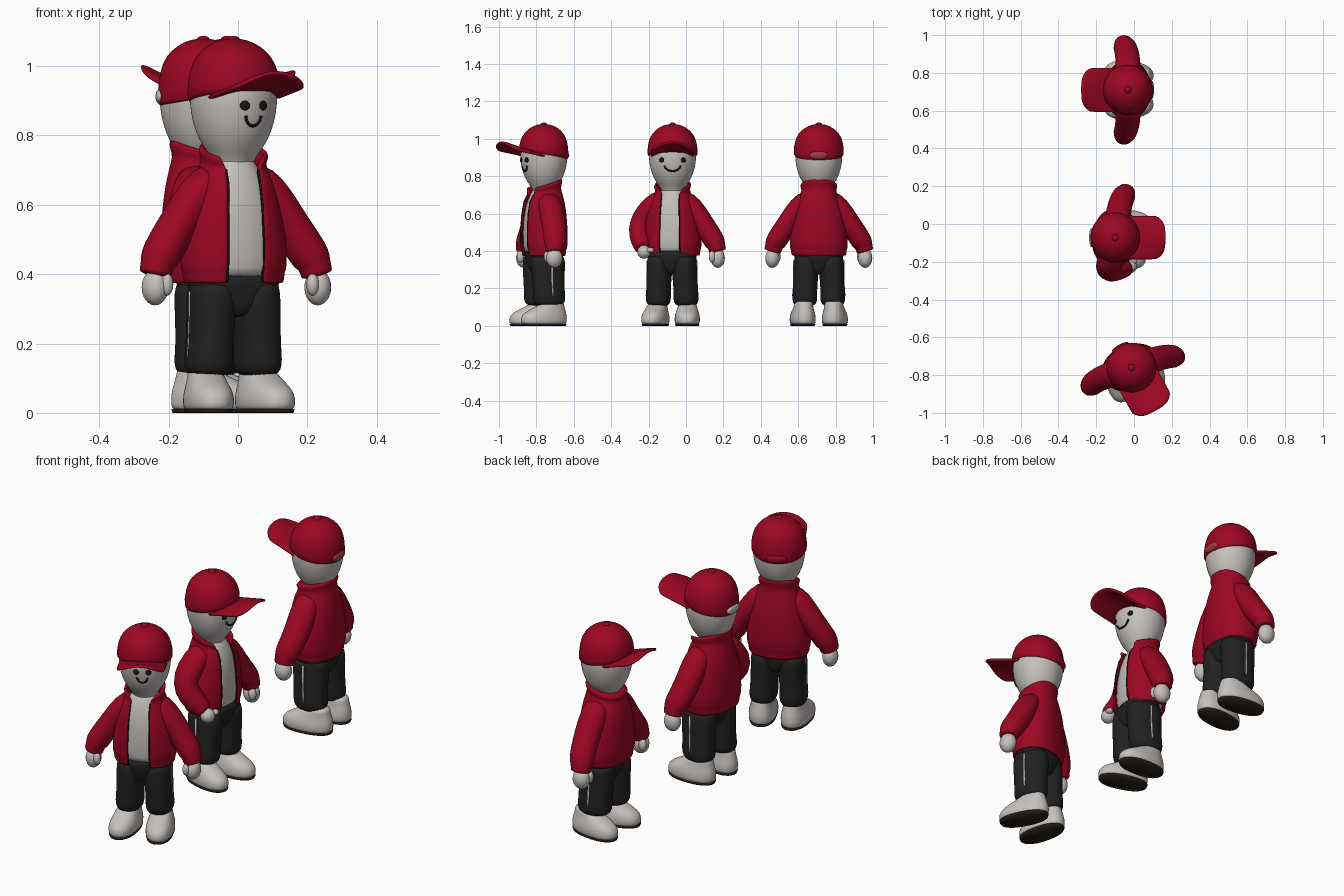
import bpy, bmesh, math
from mathutils import Vector, Matrix

if "Cube" in bpy.data.objects:
    bpy.data.objects.remove(bpy.data.objects["Cube"])


def material(name, r, g, b):
    m = bpy.data.materials.new(name)
    m.diffuse_color = (r, g, b, 1)
    m.use_nodes = True
    m.node_tree.nodes["Principled BSDF"].inputs["Base Color"].default_value = m.diffuse_color
    return m


RED = material("deep red", 0.33, 0.002, 0.015)
PALE = material("pale grey", 0.56, 0.53, 0.51)
DARK = material("charcoal", 0.015, 0.015, 0.016)
SOLE = material("dark brown", 0.02, 0.013, 0.008)
STRAP = material("faded red", 0.34, 0.04, 0.05)
INK = material("black", 0.008, 0.008, 0.008)


def finish(name, bm, mat, M, sub=0, thick=0):
    me = bpy.data.meshes.new(name)
    bm.to_mesh(me)
    bm.free()
    ob = bpy.data.objects.new(name, me)
    bpy.context.collection.objects.link(ob)
    ob.matrix_world = M
    me.materials.append(mat)
    for p in me.polygons:
        p.use_smooth = True
    if thick:
        s = ob.modifiers.new("Thickness", "SOLIDIFY")
        s.thickness, s.offset = thick, -1
    if sub:
        s = ob.modifiers.new("Smooth", "SUBSURF")
        s.levels = s.render_levels = sub
    return ob


def spow(v, e):
    return math.copysign(abs(v) ** e, v)


def loft(name, rings, mat, M, n=24, follow=False, e=1.0, sub=1, thick=0, mirror=1):
    """Rings are (x, y, z, rx, ry, tilt, half_gap); a gap leaves the front open."""
    bm = bmesh.new()
    rings = [tuple(r) + (0,) * (7 - len(r)) for r in rings]
    gap = any(r[6] for r in rings)
    pts = [Vector((r[0] * mirror, r[1], r[2])) for r in rings]
    rows = []
    for i, (_, _, _, rx, ry, k, w) in enumerate(rings):
        u, v = Vector((1, 0, 0)), Vector((0, 1, 0))
        if follow:
            t = (pts[min(i + 1, len(pts) - 1)] - pts[max(i - 1, 0)]).normalized()
            u = t.cross(v).normalized()
            v = u.cross(t).normalized()
        g = math.asin(min(w / rx, 0.95)) if gap else 0
        row = []
        for j in range(n + (1 if gap else 0)):
            a = -math.pi / 2 + g + (2 * math.pi - 2 * g) * j / n
            c, s = spow(math.cos(a), e), spow(math.sin(a), e)
            row.append(bm.verts.new(pts[i] + u * rx * c + v * ry * s + Vector((0, 0, k * s))))
        rows.append(row)
    m = len(rows[0])
    for a, b in zip(rows, rows[1:]):
        for j in range(m - 1 if gap else m):
            q = (j + 1) % m
            bm.faces.new((a[j], a[q], b[q], b[j]))
    if not gap:
        bm.faces.new(rows[0][::-1])
        bm.faces.new(rows[-1])
        bmesh.ops.recalc_face_normals(bm, faces=bm.faces)
    return finish(name, bm, mat, M, sub, thick)


def ball(name, loc, size, mat, M, rot=0):
    bm = bmesh.new()
    bmesh.ops.create_uvsphere(bm, u_segments=20, v_segments=12, radius=1)
    T = Matrix.Translation(loc) @ Matrix.Rotation(rot, 4, "Z") @ Matrix.Diagonal((*size, 1))
    bmesh.ops.transform(bm, matrix=T, verts=bm.verts)
    return finish(name, bm, mat, M)


HEAD = [(.66, .045), (.72, .053), (.75, .075), (.79, .102), (.84, .119),
        (.89, .127), (.94, .127), (1.0, .10), (1.03, .05)]


def head_radius(z):
    for (z0, r0), (z1, r1) in zip(HEAD, HEAD[1:]):
        if z0 <= z <= z1:
            return r0 + (r1 - r0) * (z - z0) / (z1 - z0)


def on_face(x, z):
    return (x, -math.sqrt(head_radius(z) ** 2 - x * x), z)


def brim(M, reach, rise):
    bm = bmesh.new()
    nu, nt, rows = 16, 6, []
    for i in range(nt + 1):
        t = i / nt
        row = []
        for j in range(nu + 1):
            u = -1 + 2 * j / nu
            x = .118 * u
            root = -math.sqrt(.131 ** 2 - x * x) + .012
            tip = -reach + .045 * abs(u) ** 4
            z = .945 + rise * t - .045 * u * u * (.7 + .3 * t)
            row.append(bm.verts.new((x, root + (tip - root) * t, z)))
        rows.append(row)
    for a, b in zip(rows, rows[1:]):
        for j in range(nu):
            bm.faces.new((a[j], b[j], b[j + 1], a[j + 1]))
    finish("cap_brim", bm, RED, M, 1, .015)


def head(M, eye, smile, strap, reach, rise):
    loft("head", [(0, 0, z, r, r) for z, r in HEAD], PALE, M, 32)
    # cap crown, brim, button and back strap
    loft("cap_crown", [(0, 0, .904, .129, .128, -.022), (0, 0, .910, .134, .132, -.022),
                       (0, 0, .957, .135, .132, -.012), (0, 0, 1.010, .122, .12),
                       (0, 0, 1.046, .094, .092), (0, 0, 1.070, .056, .056),
                       (0, 0, 1.079, .02, .02)], RED, M, 32)
    brim(M, reach, rise)
    ball("cap_button", (0, 0, 1.077), (.018, .018, .010), RED, M)
    ball("cap_strap", (0, .125, .912), (.05, .013, .022), strap, M)
    # face
    if eye:
        for s in (-1, 1):
            ball("eye", on_face(s * eye, .886), (.015, .004, .014), INK, M, s * eye / .125)
        pts = [(smile * math.sin(q * .28), .862 - .035 * math.cos(q * .28)) for q in range(-5, 6)]
        loft("smile", [(*on_face(x, z), .0045, .0045) for x, z in pts], INK, M, 8,
             follow=True, sub=0)


# jacket body: z, rx, ry, tilt, opening half width
JACKET = [(.372, .140, .106, 0, .049), (.378, .148, .111, 0, .049), (.405, .148, .111, 0, .049),
          (.42, .158, .120, 0, .049), (.50, .153, .122, 0, .049), (.60, .138, .117, 0, .047),
          (.67, .117, .106, .005, .045), (.715, .094, .09, .015, .046),
          (.728, .092, .09, .02, .052), (.75, .102, .100, .026, .064), (.764, .092, .092, .028, .064)]
SLEEVE = [(.05, 0, .70, .04, .055), (.105, 0, .645, .057, .070), (.162, 0, .555, .056, .066),
          (.208, -.008, .485, .058, .064), (.234, -.018, .442, .057, .061),
          (.24, -.02, .428, .047, .052), (.246, -.022, .402, .047, .051),
          (.248, -.022, .395, .043, .047)]
POCKET_SLEEVE = [(.05, 0, .70, .04, .055), (.108, .005, .65, .057, .070),
                 (.168, .02, .575, .06, .066), (.18, .005, .51, .062, .066),
                 (.165, -.045, .455, .055, .058), (.152, -.08, .425, .046, .046),
                 (.148, -.09, .415, .042, .042)]


def body(M, is_open, pocket, leg_shift, foot_shift):
    # jacket and shirt
    loft("jacket_body", [(0, 0, z, rx, ry, k, w if is_open else 0) for z, rx, ry, k, w in JACKET],
         RED, M, 36, e=.9, thick=.014 if is_open else 0)
    if is_open:
        loft("shirt", [(0, 0, .385, .13, .097), (0, 0, .41, .134, .103), (0, 0, .5, .134, .108),
                       (0, 0, .6, .12, .103), (0, 0, .68, .09, .084), (0, 0, .725, .058, .06),
                       (0, 0, .735, .05, .052)], PALE, M, 28, e=.9)
        for s in (-1, 1):
            path = []
            for z, rx, ry, k, w in JACKET[1:8]:
                sn = math.cos(math.asin(w / rx)) ** .9
                path.append((s * rx * (w / rx) ** .9 - s * .001, -ry * sn + .004, z - k * sn,
                             .003, .003))
            loft("zip_edge", path, INK, M, 8, follow=True, sub=0)
    # arms and hands
    for s in (-1, 1):
        bent = pocket and s < 0
        loft("sleeve", POCKET_SLEEVE if bent else SLEEVE, RED, M, 20, follow=True, mirror=s)
        if bent:
            ball("hand", (-.14, -.10, .395), (.036, .036, .036), PALE, M)
            ball("thumb", (-.105, -.115, .405), (.022, .018, .014), PALE, M)
        else:
            ball("hand", (s * .248, -.026, .362), (.038, .044, .052), PALE, M)
            ball("thumb", (s * .222, -.056, .37), (.018, .02, .032), PALE, M)
    # trousers
    L = M @ Matrix.Translation((0, leg_shift, 0))
    loft("trouser_seat", [(0, 0, .275, .03, .06), (0, 0, .295, .07, .076), (0, 0, .34, .12, .088),
                          (0, 0, .375, .136, .094), (0, 0, .41, .133, .095)], DARK, L, 28, e=.8)
    for s in (-1, 1):
        loft("trouser_leg", [(.066, 0, .385, .062, .088), (.066, 0, .35, .069, .094),
                             (.069, 0, .27, .067, .091), (.073, .002, .20, .064, .086),
                             (.075, .004, .15, .068, .089), (.075, .005, .125, .064, .084),
                             (.075, .006, .105, .052, .068)],
             DARK, L, 24, e=.9, mirror=s)
        loft("side_stripe", [(.1345, .0, .35, .003, .005), (.1345, 0, .27, .003, .005),
                             (.136, .002, .20, .003, .005), (.140, .004, .16, .003, .005)],
             PALE, L, 8, sub=0, mirror=s)
        # shoe and sole, toes turned slightly out
        F = L @ Matrix.Translation((s * .079, .03 + foot_shift, 0)) @ Matrix.Rotation(s * .12, 4, "Z")
        loft("shoe", [(0, -.06, .008, .06, .122), (0, -.06, .012, .067, .130),
                      (0, -.06, .042, .069, .132), (0, -.055, .066, .064, .124),
                      (0, -.036, .09, .055, .097), (0, -.012, .115, .049, .066),
                      (0, 0, .135, .045, .05)], PALE, F, 28, e=.88)
        loft("sole", [(0, -.06, 0, .062, .126), (0, -.06, .011, .066, .130)], SOLE, F, 40,
             e=.88, sub=0)


# x, y, body turn, head turn, eye offset, smile half width, strap, open, pocket,
# leg shift, foot shift, brim reach, brim rise
FIGURES = [(-.013, -.76, 19, 29, .03, .026, RED, True, False, 0, 0, .26, .044),
           (-.10, -.072, 82, 90, .058, .044, PALE, True, True, -.018, 0, .265, .046),
           (-.032, .71, -90, -90, 0, 0, STRAP, False, False, .01, .025, .245, .062)]

for x, y, turn, look, eye, smile, strap, is_open, pocket, leg, foot, reach, rise in FIGURES:
    place = Matrix.Translation((x, y, 0))
    body(place @ Matrix.Rotation(math.radians(turn), 4, "Z"), is_open, pocket, leg, foot)
    head(place @ Matrix.Rotation(math.radians(look), 4, "Z"), eye, smile, strap, reach, rise)
